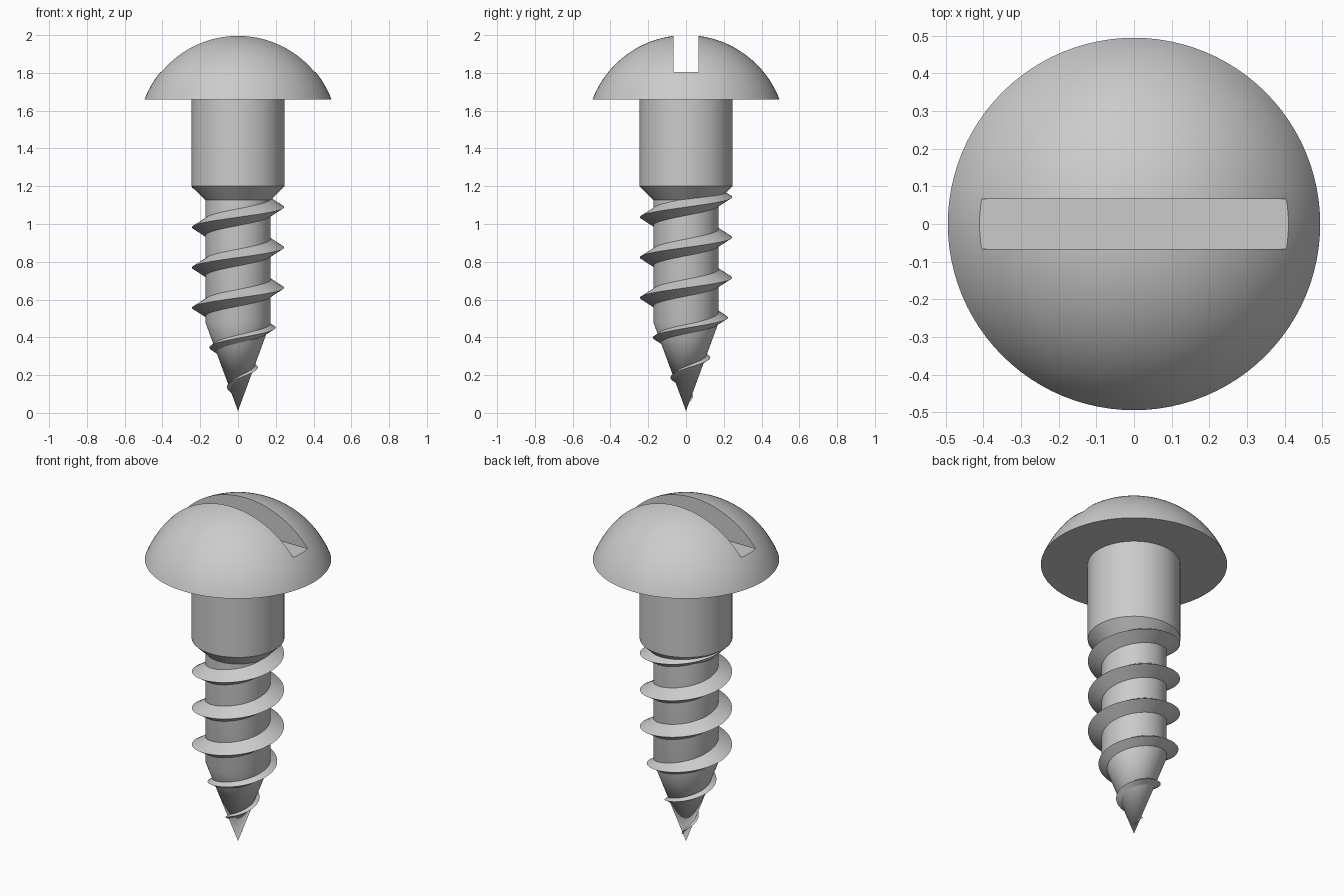
import bpy, bmesh, math

if "Cube" in bpy.data.objects:
    bpy.data.objects.remove(bpy.data.objects["Cube"])

SEG = 96


def finish(name, bm, angle=30):
    bmesh.ops.recalc_face_normals(bm, faces=bm.faces)
    mesh = bpy.data.meshes.new(name)
    bm.to_mesh(mesh)
    bm.free()
    ob = bpy.data.objects.new(name, mesh)
    bpy.context.collection.objects.link(ob)
    smooth(ob, angle)
    return ob


def activate(ob):
    bpy.ops.object.select_all(action='DESELECT')
    ob.select_set(True)
    bpy.context.view_layer.objects.active = ob


def smooth(ob, angle=30):
    activate(ob)
    bpy.ops.object.shade_smooth_by_angle(angle=math.radians(angle))


def lathe(name, profile):
    """Revolve (radius, z) points whose ends lie on the axis."""
    bm = bmesh.new()
    verts = [bm.verts.new((r, 0, z)) for r, z in profile]
    edges = [bm.edges.new(pair) for pair in zip(verts, verts[1:])]
    bmesh.ops.spin(bm, geom=verts + edges, cent=(0, 0, 0), axis=(0, 0, 1),
                   angle=math.tau, steps=SEG, use_merge=True)
    bmesh.ops.remove_doubles(bm, verts=bm.verts, dist=1e-5)
    return finish(name, bm)


# Domed head: spherical cap
R, CZ, BASE = 0.53, 1.47, 1.66
edge = math.acos((BASE - CZ) / R)
dome = [(R * math.sin(edge * i / 24), CZ + R * math.cos(edge * i / 24)) for i in range(25)]
head = lathe("head", dome + [(0, BASE)])

# Screwdriver slot cut right across the head
bpy.ops.mesh.primitive_cube_add(size=1, location=(0, 0, 2.005))
cutter = bpy.context.object
cutter.name = "slot_cutter"
cutter.scale = (1.4, 0.134, 0.40)
cutter.hide_render = True
mod = head.modifiers.new("slot", 'BOOLEAN')
mod.operation = 'DIFFERENCE'
mod.solver = 'EXACT'
mod.object = cutter
activate(head)
bpy.ops.object.modifier_apply(modifier="slot")
bpy.data.objects.remove(cutter)
smooth(head)

# Plain shank, threaded core and pointed tip
CORE, TIP_TOP, TIP = 0.173, 0.48, 0.01
lathe("shank_and_tip", [(0, 1.70), (0.246, 1.70), (0.246, 1.2), (CORE, 1.127),
                        (CORE, TIP_TOP), (0, TIP)])


# Helical thread, tapering with the tip
def core_radius(z):
    return CORE * min(1, max(0, (z - TIP) / (TIP_TOP - TIP)))


PITCH, Z_AT_X, Z0, Z1 = 0.2135, 0.876, 0.06, 1.23
steps = round((Z1 - Z0) / PITCH * SEG)
bm = bmesh.new()
rings = []
for i in range(steps + 1):
    z = Z0 + (Z1 - Z0) * i / steps
    a = math.tau * (z - Z_AT_X) / PITCH
    crest = min(0.2445, 0.442 * z)
    root = max(0.002, core_radius(z) - 0.012)
    h = (crest - root) * 0.62
    rings.append([bm.verts.new((r * math.cos(a), r * math.sin(a), zz))
                  for r, zz in ((root, z - h), (crest, z), (root, z + h))])
for p, q in zip(rings, rings[1:]):
    for k in range(3):
        n = (k + 1) % 3
        bm.faces.new((p[k], p[n], q[n], q[k]))
bm.faces.new(rings[0])
bm.faces.new(rings[-1])
finish("thread", bm)
